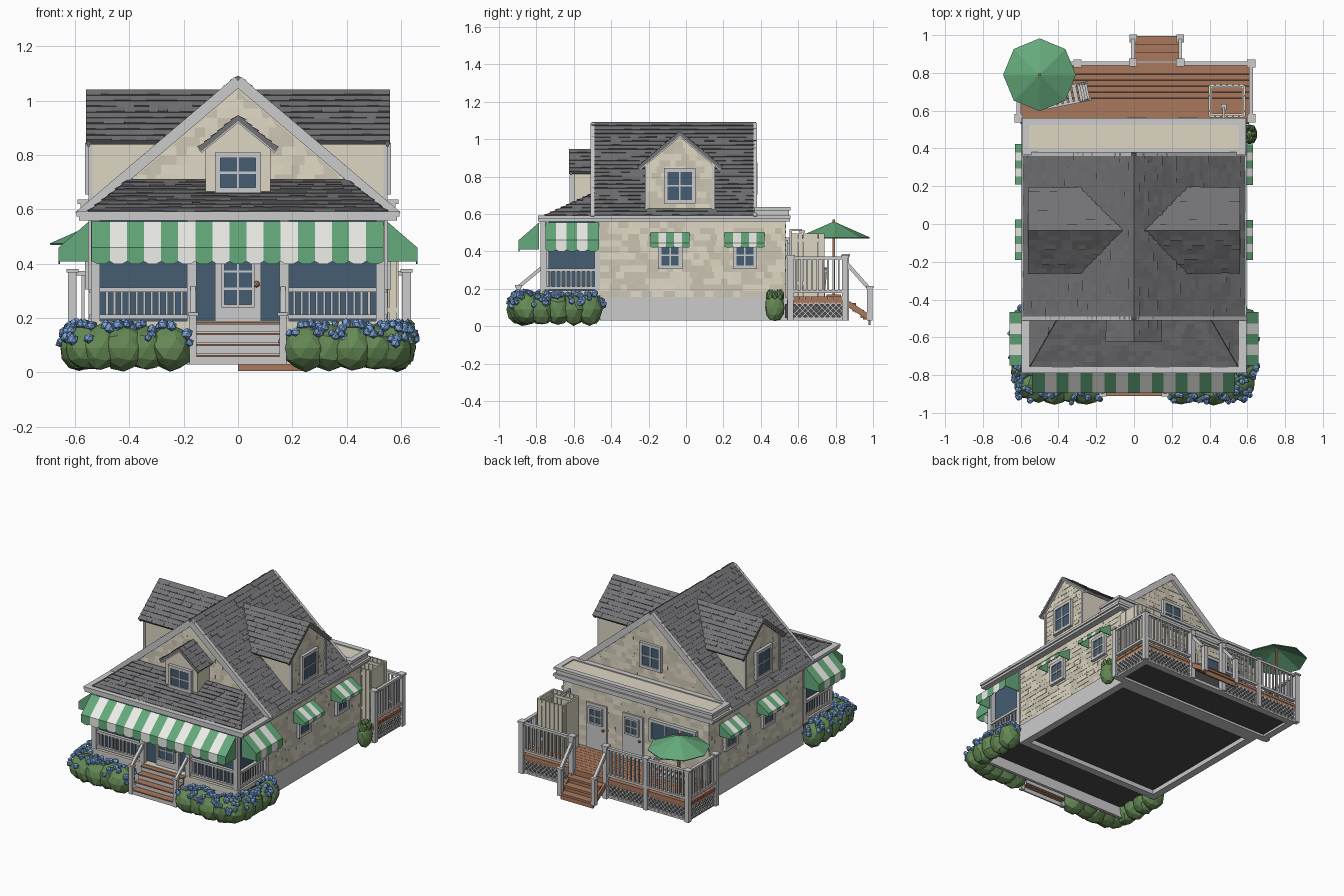
import bpy, bmesh, random
from math import sin, cos, pi, hypot
from mathutils import Vector as V3, Matrix

if "Cube" in bpy.data.objects:
    bpy.data.objects.remove(bpy.data.objects["Cube"])

random.seed(4)
X, Y, Z = V3((1, 0, 0)), V3((0, 1, 0)), V3((0, 0, 1))

def mat(name, r, g, b):
    m = bpy.data.materials.new(name)
    m.diffuse_color = (r, g, b, 1)
    m.use_nodes = True
    m.node_tree.nodes["Principled BSDF"].inputs["Base Color"].default_value = m.diffuse_color
    return m

ROOF = mat("roof_grey", .17, .17, .18)
TAN, TAN2 = mat("tan", .72, .67, .54), mat("tan_dark", .58, .54, .43)
GREEN, WHITE = mat("awning_green", .13, .40, .2), mat("awning_white", .85, .85, .82)
GLASS, WOOD = mat("glass_blue", .06, .11, .17), mat("deck_wood", .4, .19, .11)
LEAF, FLOWER = mat("leaf", .13, .25, .09), mat("flower_blue", .2, .38, .72)
DARK = mat("underside", .07, .07, .07)

class Part:
    """Collects simple solids into one named object."""
    def __init__(s): s.v, s.f = [], []
    def add(s, pts, faces):
        n = len(s.v)
        s.v += [tuple(p) for p in pts]
        s.f += [[n + i for i in f] for f in faces]
    def prism(s, pts, off):
        n = len(pts)
        s.add([V3(p) for p in pts] + [V3(p) + V3(off) for p in pts],
              [range(n), range(n, 2 * n)] + [(i, (i + 1) % n, n + (i + 1) % n, n + i) for i in range(n)])
    def obox(s, C, U, V, N, u, v, n):
        s.prism([C + U * a + V * b + N * n[0] for a, b in ((u[0], v[0]), (u[1], v[0]), (u[1], v[1]), (u[0], v[1]))], N * (n[1] - n[0]))
    def box(s, x0, x1, y0, y1, z0, z1): s.obox(V3(), X, Y, Z, (x0, x1), (y0, y1), (z0, z1))
    def bar(s, p, q, w, h=None):
        p, q, h = V3(p), V3(q), h or w
        d = (q - p).normalized()
        a = d.cross(Z if abs(d.z) < .99 else X).normalized()
        s.obox(p, a, a.cross(d), d, (-w / 2, w / 2), (-h / 2, h / 2), (0, (q - p).length))
    def ring(s, x0, x1, y0, y1, z0, z1, t):
        for a in ((x0, x1, y0, y0 + t), (x0, x1, y1 - t, y1), (x0, x0 + t, y0, y1), (x1 - t, x1, y0, y1)):
            s.box(*a, z0, z1)
    def ico(s, c, r, sub, jit, sc=(1, 1, 1)):
        bm = bmesh.new()
        bmesh.ops.create_icosphere(bm, subdivisions=sub, radius=r)
        s.add([V3(c) + V3([v.co[i] * sc[i] for i in range(3)]) * random.uniform(1 - jit, 1 + jit) for v in bm.verts],
              [[v.index for v in f.verts] for f in bm.faces])
        bm.free()
    def done(s, name, m=None, thick=0):
        me = bpy.data.meshes.new(name)
        me.from_pydata(s.v, [], [list(f) for f in s.f])
        bm = bmesh.new(); bm.from_mesh(me)
        bmesh.ops.recalc_face_normals(bm, faces=bm.faces)
        bm.to_mesh(me); bm.free()
        if m: me.materials.append(m)
        ob = bpy.data.objects.new(name, me)
        bpy.context.collection.objects.link(ob)
        if thick: ob.modifiers.new("thickness", 'SOLIDIFY').thickness = thick

P = {k: Part() for k in ("trim", "frames", "glass", "roof", "wall", "wall2", "green", "white", "rails", "wood",
                         "found", "under", "leaf", "flower", "lattice", "shower", "chair")}
trim, glass, rails, wood, wall = P["trim"], P["glass"], P["rails"], P["wood"], P["wall"]

def span(poly, v):
    us = [a + (c - a) * (v - b) / (d - b) for (a, b), (c, d) in zip(poly, poly[1:] + poly[:1])
          if b != d and min(b, d) - 1e-6 <= v <= max(b, d) + 1e-6]
    return min(us), max(us)

def shingles(parts, O, U, V, poly, hint=Z, row=.032, base=.015, t=(.003, .009)):
    """Slab of convex outline poly (in U, V) covered by rows of uneven shingles."""
    O, V = V3(O), V3(V).normalized()
    N = U.cross(V)
    if N.dot(hint) < 0: N = -N
    parts[0].prism([O + U * a + V * b for a, b in poly], N * -base)
    top = max(b for a, b in poly)
    rows = round(top / row)
    for r in range(rows):
        v0, v1 = top * r / rows, top * (r + 1) / rows
        a, b = span(poly, v0), span(poly, v1)
        u, end = min(a[0], b[0]), max(a[1], b[1])
        while u < end - .002:
            w = min(u + random.uniform(.03, .065), end)
            c = [min(max(e, k[0]), k[1]) for k in (a, b) for e in (u, w)]
            if c[1] - c[0] + c[3] - c[2] > .004:
                h, part = random.uniform(*t), random.choice(parts)
                q = [O + U * e + V * vv for e, vv in ((c[0], v0), (c[1], v0), (c[3], v1), (c[2], v1))]
                part.add(q + [p + N * k for p, k in zip(q, (h, h, .002, .002))],
                         [(0, 3, 2, 1), (4, 5, 6, 7), (0, 1, 5, 4), (1, 2, 6, 5), (2, 3, 7, 6), (3, 0, 4, 7)])
            u = w

def window(C, U, N, w, h, nv=1, nh=1, f=.01):
    C = V3(C)
    glass.obox(C, U, Z, N, (-w, w), (-h, h), (-.01, .012))
    fr = P["frames"]
    for s in (-1, 1):
        fr.obox(C, U, Z, N, (s * w - f, s * w + f), (-h - f, h + f), (-.01, .02))
        fr.obox(C, U, Z, N, (-w, w), (s * h - f, s * h + f), (-.01, .02))
    for i in range(nv):
        k = -w + 2 * w * (i + 1) / (nv + 1)
        fr.obox(C, U, Z, N, (k - .004, k + .004), (-h, h), (0, .017))
    for i in range(nh):
        k = -h + 2 * h * (i + 1) / (nh + 1)
        fr.obox(C, U, Z, N, (-w, w), (k - .004, k + .004), (0, .017))

def awning(C, U, N, half, drop, out, val, n):
    C, lo = V3(C), N * out - Z * drop
    for i in range(n):
        a, b = (U * (half * (2 * k / n - 1)) for k in (i, i + 1))
        d, p = (b - a) * .25, P["green" if i % 2 == 0 else "white"]
        p.add([C + a, C + b, C + b + lo, C + a + lo, C + b + lo - Z * val * .85, C + b + lo - d - Z * val,
               C + a + lo + d - Z * val, C + a + lo - Z * val * .85], [(0, 1, 2, 3), (3, 2, 4, 5, 6, 7)])
    for s in (-1, 1):
        e = C + U * half * s
        P["green"].add([e, e + lo, e + lo - Z * val * .85, e - Z * (drop + val * .85)], [(0, 1, 2, 3)])

def railing(p, q, h0, h1, gap=.03):
    p, q = V3(p), V3(q)
    for h in (h0, h1): rails.bar(p + Z * h, q + Z * h, .022, .016)
    n = max(2, round((q - p).length / gap))
    for i in range(1, n):
        c = p.lerp(q, i / n)
        rails.bar(c + Z * h0, c + Z * h1, .01)

def post(x, y, z0, z1, w=.032, cap=True):
    rails.bar((x, y, z0), (x, y, z1), w)
    if cap: rails.bar((x, y, z1 - .012), (x, y, z1), w + .012)

ROOFS, WALLS = [P["roof"]], [wall, P["wall2"]]
# foundation, undersides and house body
P["found"].ring(-.55, .55, -.46, .54, .03, .155, .05)
P["under"].box(-.53, .53, -.44, .52, .06, .1)
wall.box(-.54, .54, -.46, .53, .15, .57)
wall.prism([(-.54, -.47, .585), (.54, -.47, .585), (0, -.47, 1.05)], (0, .83, 0))
WT = dict(base=.002, t=(.002, .005), row=.034)
for s in (-1, 1):
    shingles(WALLS, (s * .54, -.46, .155), Y, Z, [(0, 0), (.99, 0), (.99, .405), (0, .405)], X * s, **WT)
shingles(WALLS, (-.54, .53, .155), X, Z, [(0, 0), (1.08, 0), (1.08, .405), (0, .405)], Y, **WT)
for y, h in ((-.47, -Y), (.36, Y)):
    shingles(WALLS, (-.53, y, .59), X, Z, [(0, 0), (1.06, 0), (.53, .45)], h, **WT)
# cornice and rear flat roof
trim.box(-.585, .585, -.79, .555, .56, .575)
trim.box(-.595, .595, -.79, .56, .575, .592)
trim.box(-.58, .58, .365, .55, .59, .62)
trim.ring(-.59, .59, .365, .56, .62, .637, .035)
wall.box(-.56, .56, .38, .54, .61, .63)

L = hypot(.585, .5)
for s in (-1, 1):
    # main gable roof and rake boards
    shingles(ROOFS, (s * .585, -.505, .59), Y, (-s * .585, 0, .5), [(0, 0), (.88, 0), (.88, L), (0, L)])
    for y in (-.5, .37):
        trim.bar((s * .585, y, .575), (0, y, 1.072), .02, .04)
    # porch hip side, small front dormer roof
    k = hypot(.15, .12)
    shingles(ROOFS, (s * .55, -.755, .59), Y, (-s * .15, 0, .12), [(0, 0), (.28, 0), (.28, k), (.26, k)])
    k = hypot(.145, .12)
    shingles(ROOFS, (s * .145, -.625, .825), Y, (-s * .145, 0, .12), [(0, 0), (.16, 0), (.16, k), (0, k)], row=.03)
    trim.bar((s * .14, -.615, .815), (0, -.615, .93), .012, .018)
    # large side dormers
    c, k = -.033, hypot(.225, .19)
    wall.prism([(s * .54, c + a, z) for a, z in ((-.185, .62), (.185, .62), (.185, .87), (0, 1.02), (-.185, .87))], (-s * .4, 0, 0))
    shingles(WALLS, (s * .54, c - .185, .62), Y, Z, [(0, 0), (.37, 0), (.37, .25), (.185, .4), (0, .25)], X * s, **WT)
    for t in (-1, 1):
        shingles(ROOFS, (s * .56, c + t * .225, .85), X * -s, (0, -t * .225, .19), [(0, 0), (.28, 0), (.5, k), (0, k)])
        trim.bar((s * .55, c + t * .22, .84), (s * .55, c, 1.025), .012, .02)
        trim.bar((s * .543, c + t * .18, .62), (s * .543, c + t * .18, .87), .014)
    window((s * .543, c, .75), Y, X * s, .075, .085)
    # side windows with awnings, porch side awning
    for y in (-.085, .315):
        window((s * .543, y, .38), Y, X * s, .055, .065)
        awning((s * .545, y, .5), Y, X * s, .105, .055, .085, .025, 5)
    awning((s * .55, -.61, .555), Y, X * s, .14, .095, .11, .06, 5)
# front hip face, front dormer body and front awning
k = hypot(.26, .12)
shingles(ROOFS, (-.55, -.755, .59), X, (0, .26, .12), [(0, 0), (1.1, 0), (.95, k), (.15, k)])
wall.prism([(x, -.6, z) for x, z in ((-.12, .62), (.12, .62), (.12, .83), (0, .925), (-.12, .83))], (0, .14, 0))
window((0, -.602, .735), X, -Y, .075, .065)
window((0, .362, .79), X, Y, .07, .075)
awning((0, -.785, .555), X, -Y, .535, .095, .11, .06, 17)

# glazed porch with door, posts, railings and steps
wall.box(-.55, .55, -.78, -.46, .165, .19)
P["under"].box(-.54, .54, -.77, -.46, .1, .16)
P["found"].box(-.55, .55, -.78, -.76, .03, .18)
glass.box(-.515, .515, -.735, -.46, .19, .56)
trim.box(-.085, .085, -.75, -.735, .19, .5)
window((0, -.752, .34), X, -Y, .055, .095, 1, 2, .006)
P["wood"].ico((.068, -.758, .325), .012, 2, 0)
for s in (-1, 1):
    for x in (.17, .525): post(s * x, -.762, .19, .56, .034, False)
    post(s * .535, -.475, .19, .56, .03, False)
    railing((s * .18, -.762, 0), (s * .51, -.762, 0), .205, .305, .027)
    railing((s * .535, -.75, 0), (s * .535, -.48, 0), .205, .3, .027)
    post(s * .165, -.895, .03, .22, .026)
    rails.bar((s * .165, -.775, .31), (s * .165, -.895, .21), .018)
for i in range(4):
    y, z = -.905 + i * .033, .065 + i * .04
    wood.box(-.155, .155, y - .005, y + .045, z - .008, z)
    rails.box(-.155, .155, y + .002, y + .012, z - .035, z - .008)

# rear doors and wide window
for x in (.285, .015):
    trim.box(x - .075, x + .075, .53, .545, .155, .46)
    window((x, .543, .385), X, Y, .045, .05, 1, 1, .006)
    wood.ico((x - .055, .552, .3), .01, 1, 0)
window((-.285, .535, .4), X, Y, .165, .065, 2, 0)

# rear deck: planks, lattice skirt, railings, steps
for i in range(10):
    wood.box(-.62, .63, .541 + i * .0315, .571 + i * .0315, .14, .158)
wood.ring(-.615, .625, .54, .852, .115, .142, .02)
P["found"].ring(-.61, .62, .54, .85, .03, .05, .045)
P["under"].box(-.6, .61, .53, .835, .045, .12)

def lattice(C, U, length, h=.085):
    C, n = V3(C), int((length + h) / .03)
    for i in range(n):
        s = -h + i * .03
        a, b = max(s, 0), min(s + h, length)
        if b - a < .01: continue
        for f in (0, 1):
            za, zb = (a - s, b - s) if f == 0 else (h - a + s, h - b + s)
            P["lattice"].bar(C + U * a + Z * za, C + U * b + Z * zb, .007)
lattice((.622, .545, .04), Y, .305)
lattice((-.612, .545, .04), Y, .305)
lattice((-.61, .852, .04), X, .6)
lattice((.24, .852, .04), X, .38)
for x in (-.61, .62):
    railing((x, .56, 0), (x, .845, 0), .185, .365)
    for y in (.56, .85): post(x, y, .03, .38)
railing((-.6, .85, 0), (-.01, .85, 0), .185, .365)
railing((.25, .85, 0), (.61, .85, 0), .185, .365)
for x in (-.005, .245):
    post(x, .855, .03, .385)
    post(x, .982, .03, .215, .028)
    rails.bar((x, .86, .335), (x, .98, .2), .02)
    wood.bar((x, .86, .125), (x, .98, .045), .015, .03)
post(-.3, .85, .03, .38, .03)
for i in range(3):
    y, z = .86 + i * .043, .125 - i * .037
    wood.box(0, .24, y, y + .05, z - .015, z)
    wood.box(0, .24, y + .03, y + .04, z - .045, z - .015)

# outdoor shower enclosure
for i in range(6):
    a, b = .4 + i * .031, .57 + i * .0275
    for y in (.57, .735): P["shower"].box(a, a + .028, y - .006, y + .006, .16, .495)
    for x in (.4, .585): P["shower"].box(x - .006, x + .006, b, b + .026, .16, .495)
for z in (.22, .45): P["shower"].ring(.398, .587, .568, .737, z, z + .02, .016)
rails.bar((.475, .56, .16), (.475, .56, .52), .012)
rails.bar((.475, .56, .515), (.475, .62, .515), .012)
rails.box(.46, .49, .605, .635, .5, .512)

# parasol with pole and a slatted lounge chair
um = Part()
rim = [(-.5 + .193 * cos(i * pi / 4), .79 + .193 * sin(i * pi / 4), .475) for i in range(8)]
um.add(rim + [(-.5, .79, .56)], [(i, (i + 1) % 8, 8) for i in range(8)])
um.done("parasol_canopy", GREEN, .006)
wood.bar((-.5, .79, .155), (-.5, .79, .57), .014)
wood.box(-.54, -.46, .75, .83, .155, .17)
R, ch = Matrix.Rotation(.2, 3, 'Z'), P["chair"]
def at(x, y, z): return R @ V3((x, y, z)) + V3((-.36, .68, 0))
for i in range(6):
    ch.bar(at(-.1 + i * .03, -.05, .21), at(-.1 + i * .03, .05, .21), .022, .008)
for i in range(4):
    ch.bar(at(.075 + i * .013, -.05, .225 + i * .024), at(.075 + i * .013, .05, .225 + i * .024), .014)
for s in (-.045, .045):
    ch.bar(at(-.11, s, .202), at(.07, s, .202), .012)
    ch.bar(at(.07, s, .202), at(.122, s, .31), .012)
    for x in (-.09, .06): ch.bar(at(x, s, .155), at(x, s, .205), .012)

# hydrangea hedges wrapping the porch corners, shrub beside the deck
for s in (-1, 1):
    spots = [(.25 + i * .085, -.875 + .012 * (i % 2), .085) for i in range(4)] + [(.56, -.85, .08)]
    spots += [(.585, -.77 + i * .085, .07) for i in range(4)]
    for x, y, r in spots:
        P["leaf"].ico((s * x, y, .09), r, 2, .07, (1, 1, .084 / r))
        for i in range(17):
            a, e = random.uniform(0, 2 * pi), random.uniform(.1, 1.35)
            P["flower"].ico((s * x + r * cos(a) * cos(e) * 1.05, y + r * sin(a) * cos(e) * 1.05, .1 + .082 * sin(e)),
                            random.uniform(.013, .021), 1, .15)
P["leaf"].ico((.61, .475, .1), .055, 2, .06, (.8, 1, 1.4))
for i in range(7):
    a = i * 2 * pi / 7
    P["leaf"].ico((.61 + .025 * cos(a), .475 + .035 * sin(a), .165), .017, 1, .1, (1, 1, 1.9))

for key, name, m in (("trim", "cornice_and_trim", None), ("frames", "window_frames", None), ("glass", "window_glass", GLASS),
                     ("roof", "shingle_roofs", ROOF), ("wall", "walls", TAN), ("wall2", "wall_shingles_dark", TAN2),
                     ("rails", "railings_and_posts", None), ("wood", "wood_deck_and_steps", WOOD), ("found", "foundation", None),
                     ("under", "underside", DARK), ("leaf", "bushes", LEAF), ("flower", "flowers", FLOWER),
                     ("lattice", "deck_lattice", None), ("shower", "shower_enclosure", TAN), ("chair", "lounge_chair", None)):
    P[key].done(name, m)
P["green"].done("awning_green_stripes", GREEN, .004)
P["white"].done("awning_white_stripes", WHITE, .004)
